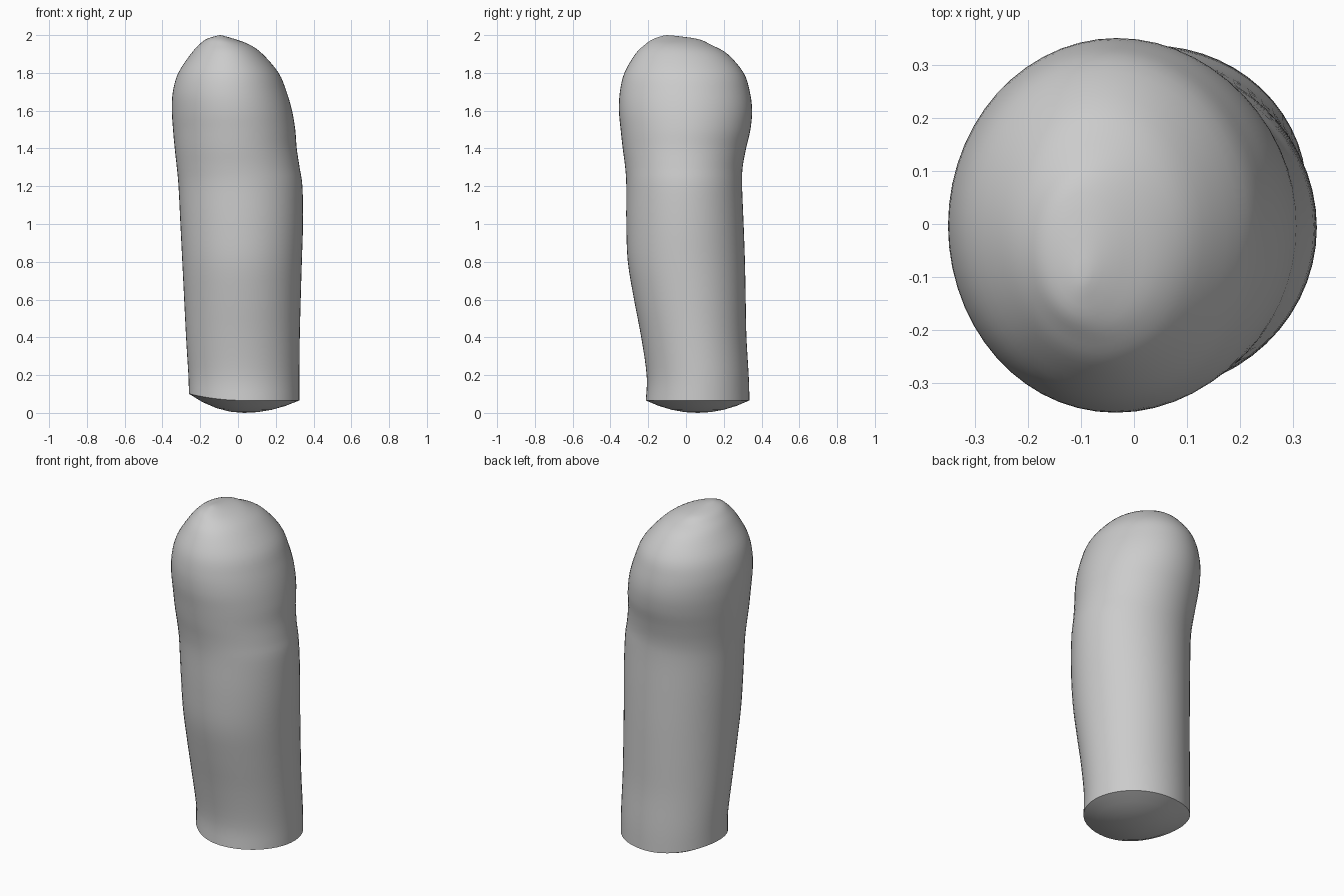
import bpy, bmesh, math

if "Cube" in bpy.data.objects:
    bpy.data.objects.remove(bpy.data.objects["Cube"])

SEGMENTS = 56
STEPS = 4

# Cross-section limits up the body: z, x min, x max, y min, y max
PROFILE = [
    (0.08, -0.26, 0.325, -0.213, 0.336),
    (0.20, -0.263, 0.325, -0.208, 0.332),
    (0.40, -0.275, 0.327, -0.237, 0.32),
    (0.60, -0.285, 0.332, -0.275, 0.316),
    (0.80, -0.295, 0.338, -0.308, 0.312),
    (1.00, -0.305, 0.344, -0.316, 0.305),
    (1.20, -0.315, 0.341, -0.316, 0.297),
    (1.30, -0.324, 0.326, -0.322, 0.30),
    (1.40, -0.335, 0.311, -0.335, 0.318),
    (1.50, -0.344, 0.303, -0.346, 0.341),
    (1.60, -0.35, 0.286, -0.355, 0.35),
    (1.70, -0.345, 0.257, -0.35, 0.338),
    (1.80, -0.316, 0.215, -0.326, 0.305),
    (1.90, -0.25, 0.13, -0.268, 0.22),
    (1.95, -0.205, 0.06, -0.217, 0.13),
    (1.98, -0.165, -0.02, -0.172, 0.06),
    (2.00, -0.10, -0.09, -0.11, -0.09),
]


def spline(a, b, c, d, t):
    """Smooth blend between two neighbouring cross-sections."""
    return [0.5 * (2 * q + (r - p) * t + (2 * p - 5 * q + 4 * r - s) * t * t
                   + (3 * q - p - 3 * r + s) * t ** 3)
            for p, q, r, s in zip(a, b, c, d)]


def add_ring(bm, x0, x1, y0, y1, height):
    ring = []
    for i in range(SEGMENTS):
        a = math.tau * i / SEGMENTS
        x = (x0 + x1) / 2 + (x1 - x0) / 2 * math.cos(a)
        y = (y0 + y1) / 2 + (y1 - y0) / 2 * math.sin(a)
        ring.append(bm.verts.new((x, y, height(a))))
    return ring


def bridge(bm, low, high):
    for i in range(SEGMENTS):
        j = (i + 1) % SEGMENTS
        bm.faces.new((low[i], low[j], high[j], high[i]))


bm = bmesh.new()
rings = []


def rim(a):
    """The lower rim lifts slightly on the left side."""
    return 0.066 + 0.035 * max(0, -math.cos(a)) ** 2


# Convex underside, from the centre out to the rim
z, x0, x1, y0, y1 = PROFILE[0]
cx, cy, rx, ry = (x0 + x1) / 2, (y0 + y1) / 2, (x1 - x0) / 2, (y1 - y0) / 2
base = bm.verts.new((cx, cy, 0))
for f in (0.25, 0.5, 0.75, 1.0):
    rings.append(add_ring(bm, cx - rx * f, cx + rx * f, cy - ry * f, cy + ry * f,
                          lambda a, f=f: rim(a) * f * f))

# Body and slanted rounded tip
last = len(PROFILE) - 1
for k in range(last):
    around = [PROFILE[min(max(k + o, 0), last)] for o in (-1, 0, 1, 2)]
    for s in range(STEPS):
        if k == 0 and s == 0:
            continue
        z, x0, x1, y0, y1 = spline(*around, s / STEPS)
        fade = max(0, 1 - (z - 0.08) / 0.2)
        rings.append(add_ring(bm, x0, x1, y0, y1,
                              lambda a, z=z, w=fade: z + w * (rim(a) - 0.08)))

for low, high in zip(rings, rings[1:]):
    bridge(bm, low, high)
tip = bm.verts.new((-0.095, -0.10, 2.0))
for i in range(SEGMENTS):
    j = (i + 1) % SEGMENTS
    bm.faces.new((base, rings[0][j], rings[0][i]))
    bm.faces.new((rings[-1][i], rings[-1][j], tip))
bmesh.ops.recalc_face_normals(bm, faces=bm.faces)

mesh = bpy.data.meshes.new("finger")
bm.to_mesh(mesh)
bm.free()
finger = bpy.data.objects.new("finger", mesh)
bpy.context.collection.objects.link(finger)
bpy.context.view_layer.objects.active = finger
finger.select_set(True)
bpy.ops.object.shade_smooth_by_angle(angle=math.radians(40))
